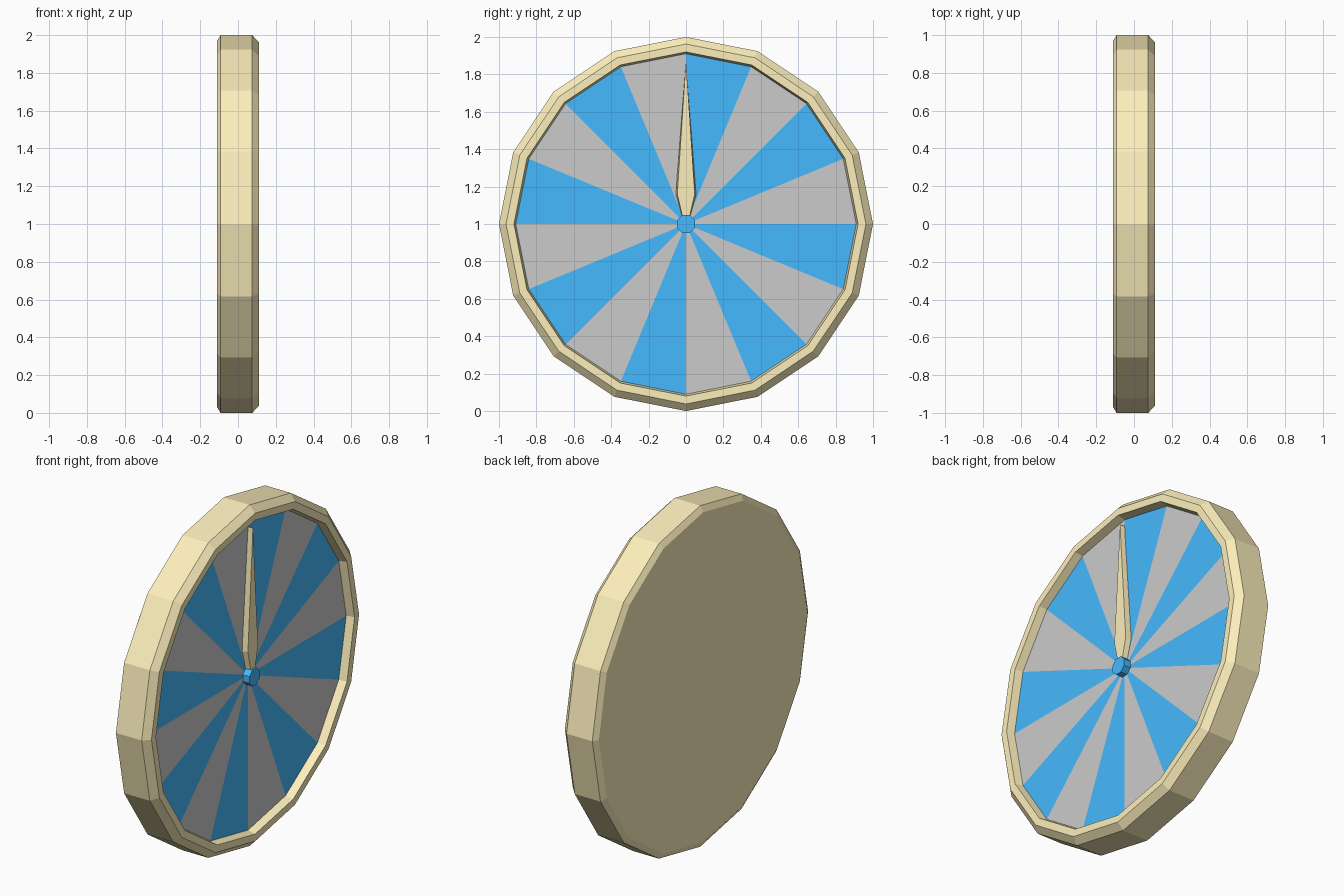
import bpy, bmesh
from math import sin, cos, pi

if "Cube" in bpy.data.objects:
    bpy.data.objects.remove(bpy.data.objects["Cube"])

SIDES = 16
CENTRE_Z = 1.0
DISC_X = 0.065


def material(name, rgb):
    m = bpy.data.materials.new(name)
    m.diffuse_color = (*rgb, 1)
    m.use_nodes = True
    m.node_tree.nodes["Principled BSDF"].inputs["Base Color"].default_value = m.diffuse_color
    return m


def point(x, r, i, n=SIDES, offset=0.0):
    """Point at clockwise step i from the top, on a circle around the x axis."""
    a = 2 * pi * (i + offset) / n
    return (x, r * sin(a), CENTRE_Z + r * cos(a))


def finish(name, bm, mat=None):
    bmesh.ops.recalc_face_normals(bm, faces=bm.faces)
    mesh = bpy.data.meshes.new(name)
    bm.to_mesh(mesh)
    bm.free()
    ob = bpy.data.objects.new(name, mesh)
    bpy.context.collection.objects.link(ob)
    if mat:
        mesh.materials.append(mat)
    return ob


def loft(bm, rings, cap_start=False, cap_end=False):
    loops = [[bm.verts.new(p) for p in ring] for ring in rings]
    for a, b in zip(loops, loops[1:]):
        n = len(a)
        for i in range(n):
            j = (i + 1) % n
            bm.faces.new((a[i], a[j], b[j], b[i]))
    if cap_start:
        bm.faces.new(loops[0])
    if cap_end:
        bm.faces.new(loops[-1])


gold = material("pale_gold", (0.98, 0.86, 0.50))
blue = material("blue", (0.06, 0.49, 1.0))

# Case: flat back, chamfered rim and recessed lip
profile = [(-0.112, 0.967), (-0.092, 1.0), (0.075, 1.0),
           (0.112, 0.962), (0.112, 0.92), (DISC_X, 0.91)]
bm = bmesh.new()
loft(bm, [[point(x, r, i) for i in range(SIDES)] for x, r in profile],
     cap_start=True)
finish("case", bm, gold)


# Dial: alternating wedges
def wedges(name, start, mat=None):
    bm = bmesh.new()
    for i in range(start, SIDES, 2):
        bm.faces.new([bm.verts.new(p) for p in (
            (DISC_X, 0, CENTRE_Z), point(DISC_X, 0.91, i + 1),
            point(DISC_X, 0.91, i))])
    for f in bm.faces:
        f.normal_update()
        if f.normal.x < 0:
            f.normal_flip()
    mesh = bpy.data.meshes.new(name)
    bm.to_mesh(mesh)
    bm.free()
    ob = bpy.data.objects.new(name, mesh)
    bpy.context.collection.objects.link(ob)
    if mat:
        mesh.materials.append(mat)


wedges("blue_wedges", 0, blue)
wedges("grey_wedges", 1)

# Pointer: long kite with slightly sloped sides
half = [(0.055, 1.16), (0.022, 1.04)]
outline = [(0, 1.87)] + half + [(-y, z) for y, z in reversed(half)]
bm = bmesh.new()
loft(bm, [[(DISC_X - 0.005, y, z) for y, z in outline],
          [(0.097, y * 0.85, z) for y, z in outline]],
     cap_start=True, cap_end=True)
finish("pointer", bm, gold)

# Hub: small eight-sided cap
bm = bmesh.new()
loft(bm, [[point(x, 0.052, i, 8, 0.5) for i in range(8)]
          for x in (DISC_X - 0.005, 0.108)], cap_start=True, cap_end=True)
finish("hub", bm, blue)
